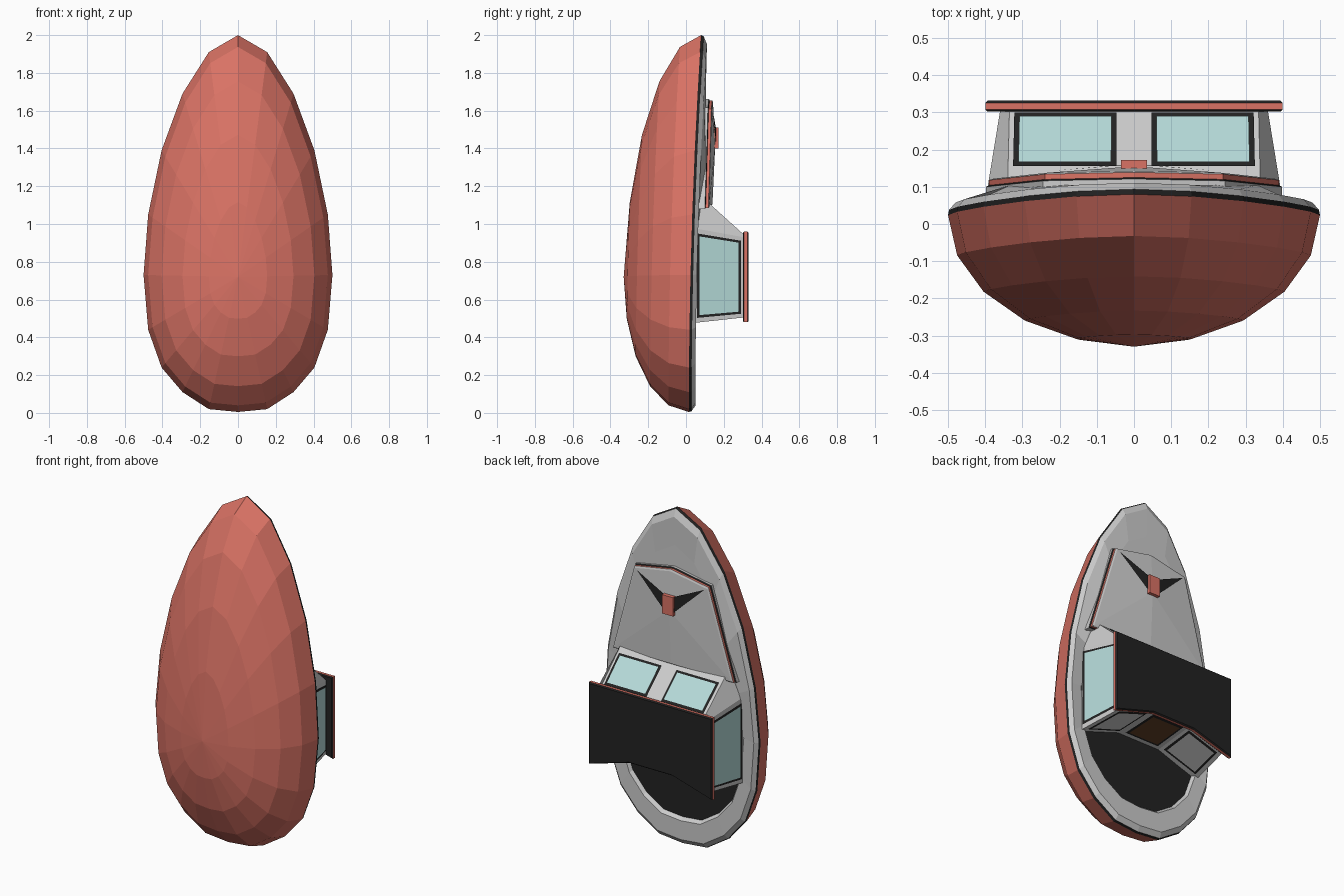
import bpy, bmesh, math
from mathutils import Vector

if "Cube" in bpy.data.objects:
    bpy.data.objects.remove(bpy.data.objects["Cube"])


def material(name, rgb):
    m = bpy.data.materials.new(name)
    m.diffuse_color = (*rgb, 1)
    m.use_nodes = True
    m.node_tree.nodes["Principled BSDF"].inputs["Base Color"].default_value = m.diffuse_color
    return m


RED = material("red_paint", (0.70, 0.17, 0.13))
DARK = material("dark_trim", (0.016, 0.016, 0.016))
GLASS = material("pale_glass", (0.46, 0.70, 0.69))
BROWN = material("brown_wood", (0.12, 0.05, 0.02))
GREY = None


def make(name, verts, faces, mats):
    """Flat-shaded mesh; mats holds one material per face (None = grey)."""
    me = bpy.data.meshes.new(name)
    me.from_pydata([tuple(v) for v in verts], [], faces)
    slots = []
    for m in mats:
        if m not in slots:
            slots.append(m)
    for m in slots:
        me.materials.append(m)
    for p, m in zip(me.polygons, mats):
        p.material_index = slots.index(m)
    bm = bmesh.new()
    bm.from_mesh(me)
    bmesh.ops.remove_doubles(bm, verts=bm.verts, dist=0.0005)
    bmesh.ops.recalc_face_normals(bm, faces=bm.faces)
    bm.to_mesh(me)
    bm.free()
    ob = bpy.data.objects.new(name, me)
    bpy.context.collection.objects.link(ob)
    return ob


def loft(name, rings, mats, cap0=False, cap1=False, apex=None):
    """Join closed rings with strips; optional caps or a fan to an apex."""
    n = len(rings[0])
    verts = [v for r in rings for v in r]
    faces, fm = [], []
    for k in range(len(rings) - 1):
        for i in range(n):
            j = (i + 1) % n
            faces.append((k*n + i, k*n + j, (k+1)*n + j, (k+1)*n + i))
            fm.append(mats[k])
    last = (len(rings) - 1) * n
    if cap0:
        faces.append(tuple(range(n)))
        fm.append(mats[0])
    if cap1:
        faces.append(tuple(range(last, last + n)))
        fm.append(mats[-1])
    if apex:
        verts.append(apex)
        for i in range(n):
            faces.append((last + i, last + (i + 1) % n, len(verts) - 1))
            fm.append(mats[-1])
    return make(name, verts, faces, fm)


def mirror(half):
    """Complete a right-half list of (x, y, z) into a closed ring."""
    return half + [(-x, y, z) for x, y, z in reversed(half) if abs(x) > 1e-6]


# Gunwale outline, bow to stern
ZS = [2.0, 1.91, 1.69, 1.39, 1.05, 0.73, 0.44, 0.24, 0.11, 0.02, 0.005]
XS = [0.5 * math.sin(math.pi * i / 10) for i in range(11)]
XS[10] = 0


def sheer(z):
    return 0.015 + 0.065 * (z / 2) ** 2


def outline(s, zc, yfun):
    half = []
    for x, z in zip(XS, ZS):
        zz = zc + (z - zc) * s
        half.append((x * s, yfun(zz), zz))
    return mirror(half)


# Hull: nested rings of a half ellipsoid
hull = []
for k in range(5):
    t = math.radians(18 * k)
    hull.append(outline(math.cos(t), 0.72, lambda z: sheer(z) - 0.35 * math.sin(t)))
loft("hull", hull, [RED] * 5, apex=(0, -0.33, 0.72))


# Deck: dark rub strip, sloping side deck, inner fill with a sunken cockpit
def inner_y(z):
    return 0.05 + 0.055 * min(1, max(0, (z - 0.95) / 0.2))


r0 = outline(1, 0.8, sheer)
r1 = outline(0.995, 0.8, lambda z: sheer(z) + 0.014)
r2 = outline(0.96, 0.8, lambda z: sheer(z) + 0.034)
r3 = outline(0.82, 0.8, inner_y)
r4 = outline(0.80, 0.8, lambda z: inner_y(z) - (0.02 if z < 0.7 else 0))
loft("side_deck", [r0, r1, r2, r3, r4], [DARK, GREY, GREY, GREY])
faces, fm = [], []
for i in range(10):
    faces.append((i, i + 1, (19 - i) % 20, (20 - i) % 20) if 0 < i < 9
                 else ((0, 1, 19) if i == 0 else (9, 10, 11)))
    fm.append(DARK if i >= 5 else GREY)
make("cockpit_floor_and_foredeck", r4, faces, fm)


# Raised foredeck hatch with a red edge band
def hatch(s, dy):
    half = [(0, 0.143, 1.655), (0.24, 0.138, 1.61), (0.39, 0.122, 1.085), (0, 0.14, 1.10)]
    return mirror([(x * s, y + dy, 1.3 + (z - 1.3) * s) for x, y, z in half])


loft("foredeck_hatch", [hatch(1.02, -0.06), hatch(1.02, -0.022), hatch(1.0, -0.018),
                        hatch(1.0, -0.004), hatch(0.97, 0)],
     [GREY, DARK, RED, GREY], apex=(0, 0.155, 1.42))
for s in (1, -1):
    make("hatch_dark_triangle", [(s*0.22, 0.143, 1.595), (s*0.035, 0.158, 1.51),
                                 (s*0.035, 0.159, 1.42)], [(0, 1, 2)], [DARK])
lamp = [[(sx * 0.035, y, z) for sx, z in ((1, 1.40), (1, 1.51), (-1, 1.51), (-1, 1.40))]
        for y in (0.13, 0.172)]
loft("hatch_lamp", lamp, [RED], cap1=True)

# Cabin walls
base = mirror([(0.34, 0.10, 1.13), (0.405, 0.03, 0.98), (0.405, 0.03, 0.475), (0.14, 0.03, 0.56)])
top = mirror([(0.335, 0.305, 0.945), (0.36, 0.305, 0.93), (0.36, 0.305, 0.505), (0.13, 0.305, 0.58)])
loft("cabin", [base, top], [GREY], cap1=True)


# Framed panels laid on a cabin wall, in wall coordinates u, v
def panel(name, i, u0, u1, v0, v1, mat, frame=0.014):
    j = (i + 1) % 8
    a, b, c, d = (Vector(p) for p in (base[i], base[j], top[j], top[i]))
    nrm = (b - a).cross(d - a).normalized()
    mid = (a + b + c + d) / 4
    if nrm.dot(mid - Vector((0, 0.15, 0.75))) < 0:
        nrm = -nrm
    fu, fv = frame / (b - a).length, frame / (d - a).length
    for part, e, off, m in (("frame", 0, 0.004, DARK), ("pane", 1, 0.007, mat)):
        q = []
        for u, v in ((u0 + e*fu, v0 + e*fv), (u1 - e*fu, v0 + e*fv),
                     (u1 - e*fu, v1 - e*fv), (u0 + e*fu, v1 - e*fv)):
            q.append(a.lerp(b, u).lerp(d.lerp(c, u), v) + nrm * off)
        ob = make(name + "_" + part, q, [(0, 1, 2, 3)], [m])
        if ob.data.polygons[0].normal.dot(nrm) < 0:
            ob.data.flip_normals()


panel("windscreen_left", 7, 0.02, 0.43, 0.26, 0.96, GLASS)
panel("windscreen_right", 7, 0.57, 0.98, 0.26, 0.96, GLASS)
panel("side_window_right", 1, 0.05, 0.95, 0.10, 0.95, GLASS)
panel("side_window_left", 5, 0.05, 0.95, 0.10, 0.95, GLASS)
panel("cabin_door", 3, 0.10, 0.90, 0.12, 0.92, BROWN)
panel("aft_panel_right", 2, 0.10, 0.94, 0.12, 0.92, GREY)
panel("aft_panel_left", 4, 0.06, 0.90, 0.12, 0.92, GREY)


# Flat roof with a notched aft edge and red rim
def roof(d, y):
    return mirror([(0.4 - d, y, 0.96 - d), (0.4 - d, y, 0.48 + d), (0.14, y, 0.555 + d)])


loft("cabin_roof", [roof(0.006, 0.302), roof(0, 0.308), roof(0, 0.325), roof(0.006, 0.332)],
     [DARK, RED, DARK], cap0=True, cap1=True)
